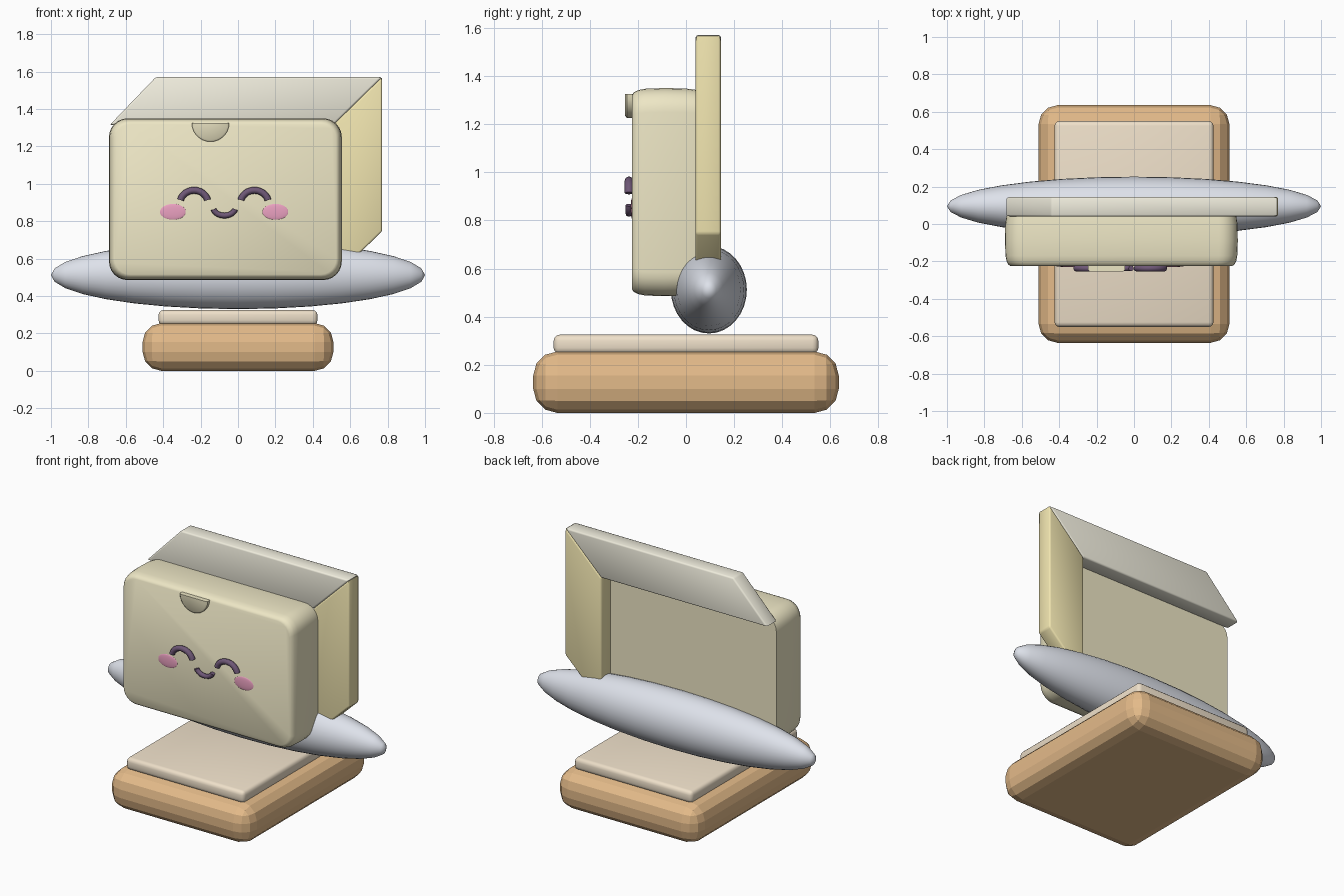
import bpy, bmesh, math
from mathutils import Vector, Matrix

if "Cube" in bpy.data.objects:
    bpy.data.objects.remove(bpy.data.objects["Cube"])


def material(name, hexcol):
    m = bpy.data.materials.new(name)
    rgb = [int(hexcol[i:i + 2], 16) / 255 for i in (0, 2, 4)]
    m.diffuse_color = [c ** 2.2 for c in rgb] + [1]
    m.use_nodes = True
    m.node_tree.nodes["Principled BSDF"].inputs["Base Color"].default_value = m.diffuse_color
    return m


WOOD = material("wood", "E3B988")
LINEN = material("linen", "EEDFC8")
CREAM = material("cream", "EDE6C4")
PALE = material("pale_cream", "EFECDC")
YELLOW = material("soft_yellow", "F0E4AE")
SILVER = material("silver", "DDE1EA")
PLUM = material("plum", "6E5876")
PINK = material("pink", "EBA0C0")


def finish(name, bm, mat, angle=40):
    bmesh.ops.recalc_face_normals(bm, faces=bm.faces)
    me = bpy.data.meshes.new(name)
    bm.to_mesh(me)
    bm.free()
    ob = bpy.data.objects.new(name, me)
    bpy.context.collection.objects.link(ob)
    me.materials.append(mat)
    if angle:
        bpy.ops.object.select_all(action='DESELECT')
        ob.select_set(True)
        bpy.context.view_layer.objects.active = ob
        bpy.ops.object.shade_smooth_by_angle(angle=math.radians(angle))
    return ob


def box(name, size, centre, bevel, segs, mat, angle):
    bm = bmesh.new()
    bmesh.ops.create_cube(bm, size=1, matrix=Matrix.Translation(centre) @ Matrix.Diagonal((*size, 1)))
    bmesh.ops.bevel(bm, geom=bm.edges[:], offset=bevel, segments=segs, profile=0.5, affect='EDGES')
    return finish(name, bm, mat, angle)


def ellipsoid(name, centre, radii, mat, segs=32, rings=16):
    # poles lie along x
    bm = bmesh.new()
    bmesh.ops.create_uvsphere(bm, u_segments=segs, v_segments=rings, radius=1,
                              matrix=Matrix.Translation(centre) @ Matrix.Diagonal((*radii, 1))
                              @ Matrix.Rotation(math.pi / 2, 4, 'Y'))
    return finish(name, bm, mat, 60)


def loft(name, rings, mat, angle=40):
    bm = bmesh.new()
    vs = [[bm.verts.new(p) for p in r] for r in rings]
    n = len(rings[0])
    for a, b in zip(vs, vs[1:]):
        for i in range(n):
            bm.faces.new((a[i], a[(i + 1) % n], b[(i + 1) % n], b[i]))
    bm.faces.new(vs[0])
    bm.faces.new(vs[-1])
    return finish(name, bm, mat, angle)


def rounded_ring(y, inset, r=0.1, n=6):
    x0, x1, z0, z1 = -0.69 + inset, 0.555 - inset, 0.485 + inset, 1.35 - inset
    r -= inset * 0.5
    pts = []
    corners = ((x1 - r, z1 - r), (x0 + r, z1 - r), (x0 + r, z0 + r), (x1 - r, z0 + r))
    for k, (cx, cz) in enumerate(corners):
        for i in range(n + 1):
            a = math.pi / 2 * (k + i / n)
            pts.append((cx + r * math.cos(a), y, cz + r * math.sin(a)))
    return pts


def slanted_panel(name, pts, mat, y0=0.04, y1=0.145):
    bm = bmesh.new()
    f = bm.faces.new([bm.verts.new((x, y0, z)) for x, z in pts])
    ext = bmesh.ops.extrude_face_region(bm, geom=[f])
    bmesh.ops.translate(bm, vec=(0, y1 - y0, 0),
                        verts=[v for v in ext['geom'] if isinstance(v, bmesh.types.BMVert)])
    bmesh.ops.bevel(bm, geom=bm.edges[:], offset=0.01, segments=2, profile=0.5, affect='EDGES')
    return finish(name, bm, mat, 50)


def arc_tube(name, cx, cz, rx, rz, a0, a1, mat, r=0.018, y=-0.237, n=14, sides=8):
    rings = []
    for i in range(n + 1):
        a = math.radians(a0 + (a1 - a0) * i / n)
        p = Vector((cx + rx * math.cos(a), y, cz + rz * math.sin(a)))
        out = Vector((rz * math.cos(a), 0, rx * math.sin(a))).normalized()
        rings.append([p + r * (out * math.cos(t) + Vector((0, 1, 0)) * math.sin(t))
                      for t in (2 * math.pi * j / sides for j in range(sides))])
    return loft(name, rings, mat, 50)


# Base block and the mat on top of it
box("base_block", (1.02, 1.27, 0.255), (0, 0, 0.1275), 0.1, 3, WOOD, 0)
box("base_pad", (0.85, 1.1, 0.08), (0, 0, 0.285), 0.025, 3, LINEN, 40)

# Long pointed ellipsoid carrying the box
ellipsoid("ellipsoid_support", (0, 0.095, 0.512), (1, 0.158, 0.182), SILVER)

# Puffy front of the box
sections = ((-0.225, 0.03), (-0.217, 0.018), (-0.2, 0.009), (-0.17, 0.003), (-0.09, 0),
            (0.0, 0.002), (0.045, 0.008))
loft("box_front", [rounded_ring(y, i) for y, i in sections], CREAM)

# Slanted top and side panels behind the front
slanted_panel("box_top", [(-0.685, 1.315), (0.51, 1.315), (0.77, 1.57), (-0.44, 1.57)], PALE)
slanted_panel("box_side", [(0.51, 0.495), (0.77, 0.745), (0.77, 1.57), (0.51, 1.315)], YELLOW)

# Pointed half-round tab near the top edge
tab = []
for y, s in ((-0.21, 1), (-0.245, 1), (-0.253, 0.9)):
    tab.append([(-0.147 + s * 0.1 * math.cos(a), y, 1.325 + s * 0.1 * math.sin(a))
                for a in (-math.pi * i / 14 for i in range(15))])
loft("tab", tab, CREAM)

# Smiling face
for side, ex, bx in (("left", -0.235, -0.348), ("right", 0.088, 0.2)):
    arc_tube("eye_" + side, ex, 0.895, 0.075, 0.07, 15, 165, PLUM)
    ellipsoid("cheek_" + side, (bx, -0.224, 0.85), (0.07, 0.006, 0.043), PINK, 24, 12)
arc_tube("mouth", -0.073, 0.875, 0.06, 0.045, 195, 345, PLUM, r=0.015)
